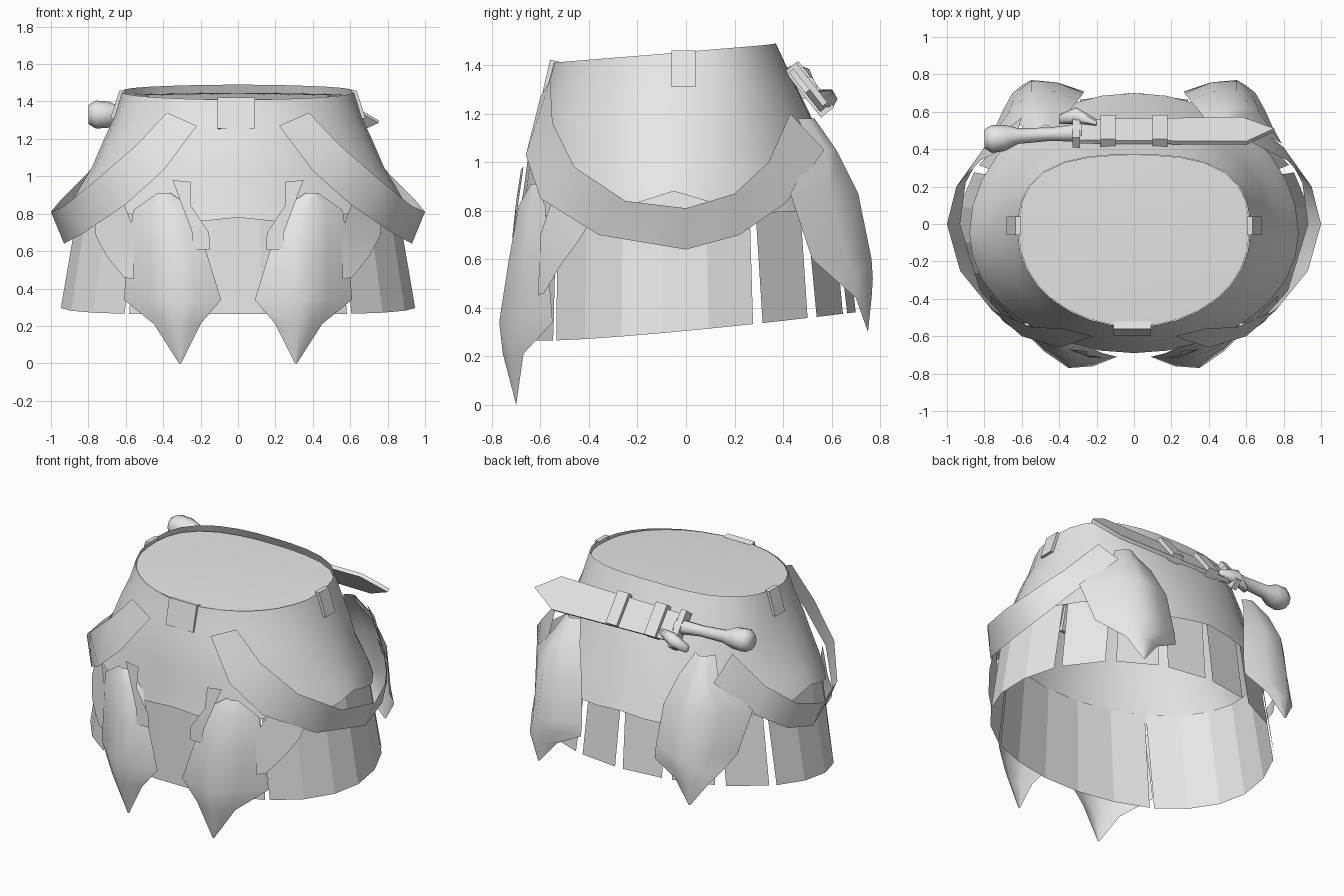
import bpy, bmesh, math
from mathutils import Vector

if "Cube" in bpy.data.objects:
    bpy.data.objects.remove(bpy.data.objects["Cube"])

mat = bpy.data.materials.new("pale_grey")
mat.diffuse_color = (0.8, 0.8, 0.8, 1)
mat.use_nodes = True
mat.node_tree.nodes["Principled BSDF"].inputs["Base Color"].default_value = mat.diffuse_color
SOLID = {"dagger_handle", "dagger_blade", "dagger_guard", "blade_loop", "waist_plate"}


def make(name, verts, faces, angle=40, mirror=False):
    """Mesh object with consistent normals, optional mirror in x."""
    me = bpy.data.meshes.new(name)
    ob = bpy.data.objects.new(name, me)
    bpy.context.collection.objects.link(ob)
    bm = bmesh.new()
    vs = [bm.verts.new(v) for v in verts]
    for f in faces:
        bm.faces.new([vs[i] for i in f])
    if mirror:
        geo = bm.verts[:] + bm.edges[:] + bm.faces[:]
        for v in bmesh.ops.duplicate(bm, geom=geo)["geom"]:
            if isinstance(v, bmesh.types.BMVert):
                v.co.x *= -1
    bmesh.ops.recalc_face_normals(bm, faces=bm.faces)
    # open sheets face away from the central axis
    for f in bm.faces:
        c = f.calc_center_median()
        if name not in SOLID and f.normal.dot(Vector((c.x, c.y, 0.05))) < 0:
            f.normal_flip()
    bm.to_mesh(me)
    bm.free()
    me.materials.append(mat)
    bpy.ops.object.select_all(action='DESELECT')
    bpy.context.view_layer.objects.active = ob
    ob.select_set(True)
    bpy.ops.object.shade_smooth_by_angle(angle=math.radians(angle))


def sheet(name, rows, closed=False, **kw):
    """Quad sheet through rows of equal length."""
    n = len(rows[0])
    faces = []
    for r in range(len(rows) - 1):
        for i in range(n if closed else n - 1):
            j = (i + 1) % n
            faces.append((r * n + i, r * n + j, (r + 1) * n + j, (r + 1) * n + i))
    make(name, [v for row in rows for v in row], faces, **kw)


def oval(a, rx, yf, yb, sq=2.0, yc=-0.05):
    """Oval with separate front and back depth; sq squares off the back."""
    c, s = math.cos(a), math.sin(a)
    if s > 0:
        k = (abs(c) ** sq + s ** sq) ** (-1 / sq)
        return rx * c * k, yc + s * k * (yb - yc)
    return rx * c, yc + s * (yc - yf)


N = 32
angs = [2 * math.pi * i / N for i in range(N)]


def ring(rx, yf, yb, zf, zs, zb, sq=2.0):
    out = []
    for a in angs:
        s = math.sin(a)
        z = zs + ((zb - zs) * s if s > 0 else (zs - zf) * s)
        out.append((*oval(a, rx, yf, yb, sq), z))
    return out


# flared hide body with ragged hem
body = [ring(0.62, -0.55, 0.37, 1.41, 1.45, 1.49, 2.8), ring(0.66, -0.58, 0.43, 1.30, 1.32, 1.36, 2.6),
        ring(0.72, -0.62, 0.51, 1.18, 1.19, 1.20, 2.3), ring(0.78, -0.65, 0.58, 1.03, 1.05, 1.05),
        ring(0.84, -0.67, 0.64, 0.88, 0.95, 0.90)]
hem = ring(0.88, -0.69, 0.70, 0.76, 0.86, 0.74)
body.append([(x, y, z + 0.02 * math.cos(i * math.pi / 2)) for i, (x, y, z) in enumerate(hem)])
sheet("hide_body", body, closed=True)

# cap sunk slightly below the rear rim
cap = [(x * 0.995, y * 0.995, z - 0.045 * max(0, y + 0.55)) for x, y, z in body[0]]
make("waist_cap", cap + [(0, -0.06, 1.445)], [(i, (i + 1) % N, N) for i in range(N)])


# skirt panels, each given by its angle range in degrees from the right side
def panel(name, a0, a1, mirror=True):
    k = max(1, round((a1 - a0) / 17))
    rows = []
    for rx, yf, yb, top, gap in ((0.85, -0.665, 0.645, True, 0), (0.95, -0.68, 0.70, False, 0.7)):
        row = []
        for i in range(k + 1):
            d = a0 + (a1 - a0) * i / k + (gap if i == 0 else -gap if i == k else 0)
            x, y = oval(math.radians(d), rx, yf, yb)
            z = 0.265 + 0.115 * max(0, (y + 0.54) / 1.23) ** 1.3
            row.append((x, y, 0.88 if top else z))
        rows.append(row)
    sheet(name, rows, mirror=mirror, angle=10)


panel("front_skirt", -128.5, -51.5, mirror=False)
for n, (a0, a1) in enumerate([(-51, 26.5), (28.5, 48), (51, 69), (71.5, 89)]):
    panel("skirt_panel_%d" % n, a0, a1)

# slack side belts
upper = [(.38, -.56, 1.34), (.55, -.55, 1.16), (.76, -.46, .98), (.93, -.25, .84),
         (1, 0, .81), (.95, .20, .87), (.82, .34, 1.0), (.64, .43, 1.2)]
lower = [(.22, -.60, 1.27), (.40, -.66, 1.03), (.60, -.60, .85), (.82, -.36, .70),
         (.93, 0, .64), (.90, .22, .70), (.80, .41, .83), (.60, .57, 1.05)]
sheet("side_belt", [upper, lower], mirror=True)


# bulging pelts: rows of z, inner x/y, middle x/y, outer x/y
def pelt(name, rows):
    out = []
    for z, xi, yi, xm, ym, xo, yo in rows:
        s = math.copysign(0.15, ym) * abs(ym - (yi + yo) / 2)
        out.append([(xi, yi, z), ((xi + xm) / 2, (yi + ym) / 2 + s, z), (xm, ym, z),
                    ((xm + xo) / 2, (ym + yo) / 2 + s, z), (xo, yo, z)])
    sheet(name, out, mirror=True, angle=60)


pelt("front_pelt", [(.91, .36, -.63, .40, -.64, .43, -.62), (.82, .23, -.66, .38, -.69, .56, -.58),
                    (.60, .17, -.69, .36, -.73, .59, -.57), (.34, .09, -.71, .35, -.77, .61, -.55),
                    (.21, .20, -.71, .33, -.755, .45, -.67), (.0, .305, -.70, .31, -.70, .315, -.70)])
pelt("rear_pelt", [(1.18, .42, .50, .48, .53, .54, .46), (1.05, .36, .59, .53, .62, .61, .53),
                   (.87, .30, .66, .55, .71, .79, .43), (.60, .27, .70, .55, .765, .74, .52),
                   (.52, .27, .71, .55, .77, .70, .61), (.44, .43, .73, .55, .765, .65, .70),
                   (.30, .545, .75, .55, .75, .555, .75)])

# small hide flaps and straps
make("side_flap", [(.56, -.61, .45), (.61, -.585, .46), (.70, -.52, .57), (.76, -.44, .68),
                   (.77, -.38, .78), (.62, -.54, .88), (.55, -.60, .70)],
     [(0, 1, 2, 6), (2, 3, 4, 5, 6)], mirror=True)
make("front_strap", [(.35, -.67, .98), (.25, -.68, .97), (.25, -.70, .84), (.155, -.715, .70),
                     (.15, -.715, .61), (.24, -.715, .61), (.245, -.71, .70)],
     [(0, 1, 2, 6), (2, 3, 4, 5, 6)], mirror=True)
make("rear_strap", [(.66, .51, .95), (.74, .44, .90), (.72, .53, .82), (.65, .58, .86)],
     [(0, 1, 2, 3)], mirror=True)


def box(name, c, size, tilt=0, shear=0):
    """Box rotated about x, sheared along x, centred on c."""
    t, vs = math.radians(tilt), []
    for sx in (-.5, .5):
        for sy in (-.5, .5):
            for sz in (-.5, .5):
                x, y, z = sx * size[0], sy * size[1], sz * size[2]
                vs.append((c[0] + x + shear * z, c[1] + y * math.cos(t) - z * math.sin(t),
                           c[2] + y * math.sin(t) + z * math.cos(t)))
    make(name, vs, [(0, 1, 3, 2), (4, 6, 7, 5), (0, 4, 5, 1), (2, 3, 7, 6), (0, 2, 6, 4), (1, 5, 7, 3)])


# plates on the waist, flush with the hide
box("waist_plate", (-.01, -.56, 1.335), (.20, .04, .17), -13)
for s in (-1, 1):
    box("waist_plate", (s * .643, -.01, 1.385), (.03, .10, .15), 0, -s * .32)


# dagger across the back; the flat blade leans along the hide
def tube(name, rings, n=8):
    """Round bar along x: rings of x, y, z, radius."""
    vs = [(x, y + r * math.cos(2 * math.pi * i / n), z + r * math.sin(2 * math.pi * i / n))
          for x, y, z, r in rings for i in range(n)]
    m = len(rings) - 1
    faces = [(r * n + i, r * n + (i + 1) % n, (r + 1) * n + (i + 1) % n, (r + 1) * n + i)
             for r in range(m) for i in range(n)]
    make(name, vs, faces + [tuple(range(n)), tuple(range(m * n, m * n + n))], angle=60)


tube("dagger_handle", [(-.80, .455, 1.33, .05), (-.76, .455, 1.33, .075), (-.69, .46, 1.33, .07),
                       (-.62, .47, 1.325, .042), (-.45, .48, 1.32, .036), (-.28, .49, 1.31, .05)])

outline = [(-.30, -.09), (-.30, .09), (.60, .10), (.75, -.01), (.58, -.11)]
lean, off = Vector((0, -.62, .78)), Vector((0, .78, .62))
base = Vector((0, .495, 1.30))
bl = [base + Vector((x, 0, 0)) + lean * h + off * o for o in (-.012, .012) for x, h in outline]
make("dagger_blade", bl, [(4, 3, 2, 1, 0), (5, 6, 7, 8, 9)] +
     [(i, (i + 1) % 5, (i + 1) % 5 + 5, i + 5) for i in range(5)])
box("dagger_guard", (-.31, .51, 1.30), (.04, .07, .24), 38)
tube("dagger_guard", [(-.40, .56, 1.22, .025), (-.31, .58, 1.26, .045), (-.20, .54, 1.27, .02)], 6)
for x in (-.14, .14):
    box("blade_loop", (x, .495, 1.31), (.08, .06, .21), 38)
